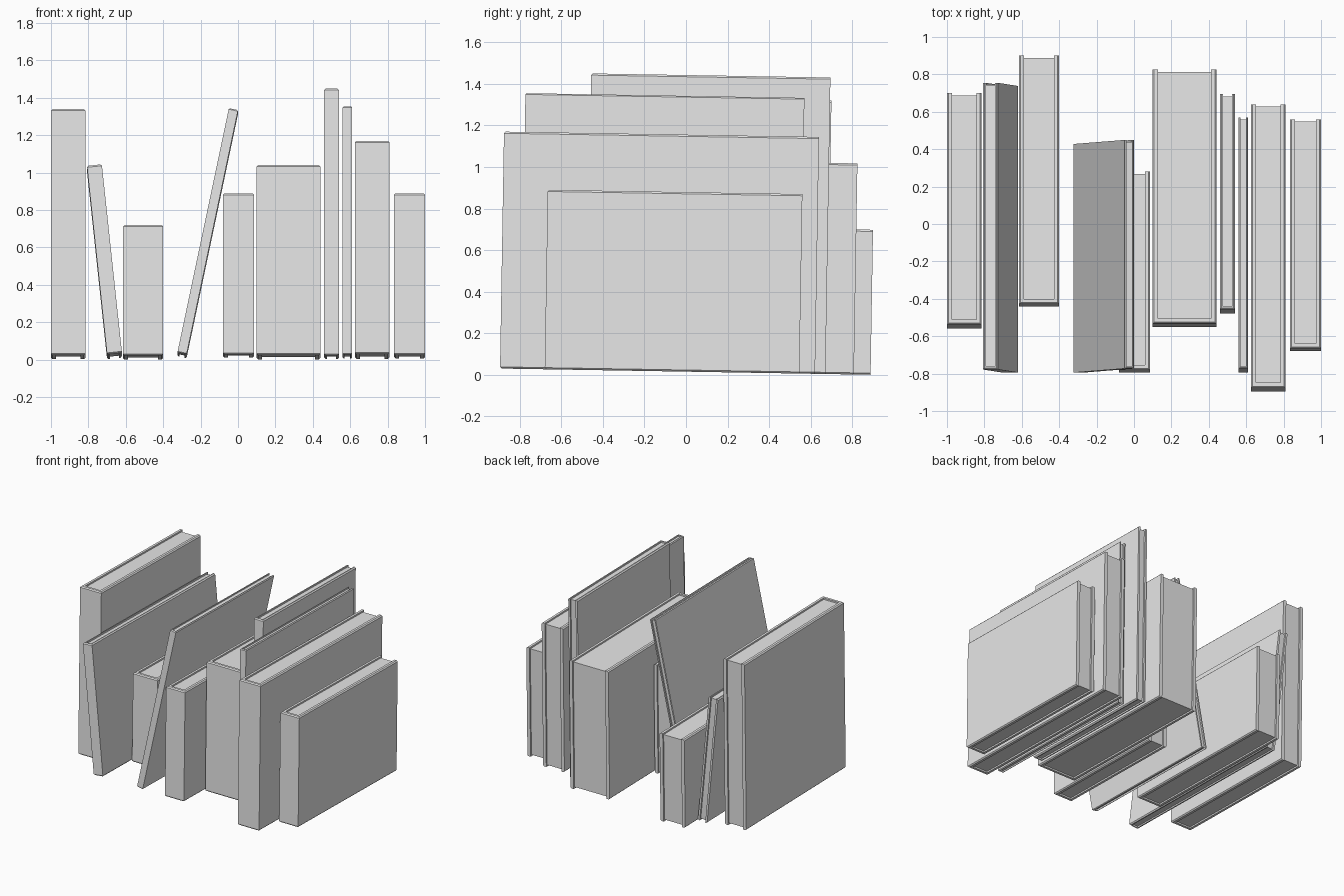
import bpy
import bmesh
from math import radians
from mathutils import Matrix

if "Cube" in bpy.data.objects:
    bpy.data.objects.remove(bpy.data.objects["Cube"], do_unlink=True)

grey = bpy.data.materials.new("plain_grey")
grey.use_nodes = True
grey.diffuse_color = (0.8, 0.8, 0.8, 1)
grey.node_tree.nodes["Principled BSDF"].inputs["Base Color"].default_value = (0.8, 0.8, 0.8, 1)

TILT = 0.0168      # the whole row tips back slightly
BASE = 0.015
RECESS = 0.012     # pages sit inside the cover edges


def prism(bm, points, z0, z1):
    """Extrude a closed plan outline between two heights."""
    face = bm.faces.new([bm.verts.new((x, y, z0)) for x, y in points])
    new = bmesh.ops.extrude_face_region(bm, geom=[face])["geom"]
    for item in new:
        if isinstance(item, bmesh.types.BMVert):
            item.co.z = z1
    bmesh.ops.recalc_face_normals(bm, faces=bm.faces)


def finish(bm, name, matrix):
    mesh = bpy.data.meshes.new(name)
    bm.to_mesh(mesh)
    bm.free()
    mesh.materials.append(grey)
    obj = bpy.data.objects.new(name, mesh)
    bpy.context.collection.objects.link(obj)
    obj.matrix_world = matrix


def book(name, x0, x1, front, back, top, lean=0):
    angle = radians(lean)
    width = x1 - x0
    tall = top - BASE + front * TILT
    tall = (tall - width * abs(Matrix.Rotation(angle, 3, 'Y')[0][2])) / Matrix.Rotation(angle, 3, 'Y')[2][2]
    deep_end = back - tall * TILT
    t = min(0.027, width * 0.2)

    # Rest a leaning book on its lower corner
    pivot = x1 if lean > 0 else x0
    matrix = (Matrix.Translation((0, 0, BASE)) @ Matrix.Rotation(-TILT, 4, 'X')
              @ Matrix.Translation((pivot, 0, 0)) @ Matrix.Rotation(angle, 4, 'Y'))
    a, b = x0 - pivot, x1 - pivot

    # Cover: two boards joined by the spine, with softened outer rims
    bm = bmesh.new()
    prism(bm, [(a, deep_end), (a, front), (b, front), (b, deep_end),
               (b - t, deep_end), (b - t, front + t), (a + t, front + t), (a + t, deep_end)], 0, tall)

    def outer(edge):
        u, v = edge.verts
        same = lambda i, value: all(abs(p.co[i] - value) < 1e-5 for p in (u, v))
        return abs(u.co.z - v.co.z) < 1e-5 and (same(0, a) or same(0, b) or same(1, front))

    bmesh.ops.bevel(bm, geom=[e for e in bm.edges if outer(e)], offset=min(0.008, t * 0.6),
                    segments=1, affect='EDGES')
    finish(bm, name + "_cover", matrix)

    # Page block
    bm = bmesh.new()
    end = deep_end - RECESS
    prism(bm, [(a + t, front + t), (b - t, front + t), (b - t, end), (a + t, end)],
          RECESS, tall - RECESS)
    finish(bm, name + "_pages", matrix)


# Row of books from the model's right to its left
book("tall_end_book", -1.0, -0.815, -0.56, 0.70, 1.34)
book("left_leaning_book", -0.70, -0.62, -0.795, 0.755, 1.045, -6.1)
book("low_book", -0.615, -0.40, -0.44, 0.90, 0.72)
book("right_leaning_book", -0.325, -0.275, -0.795, 0.45, 1.345, 11.9)
book("short_book", -0.08, 0.085, -0.795, 0.28, 0.89)
book("thick_book", 0.10, 0.44, -0.55, 0.825, 1.04)
book("tallest_book", 0.46, 0.54, -0.48, 0.695, 1.45)
book("thin_book", 0.56, 0.61, -0.795, 0.57, 1.355)
book("wide_book", 0.625, 0.81, -0.895, 0.64, 1.17)
book("small_end_book", 0.835, 1.0, -0.68, 0.56, 0.89)
